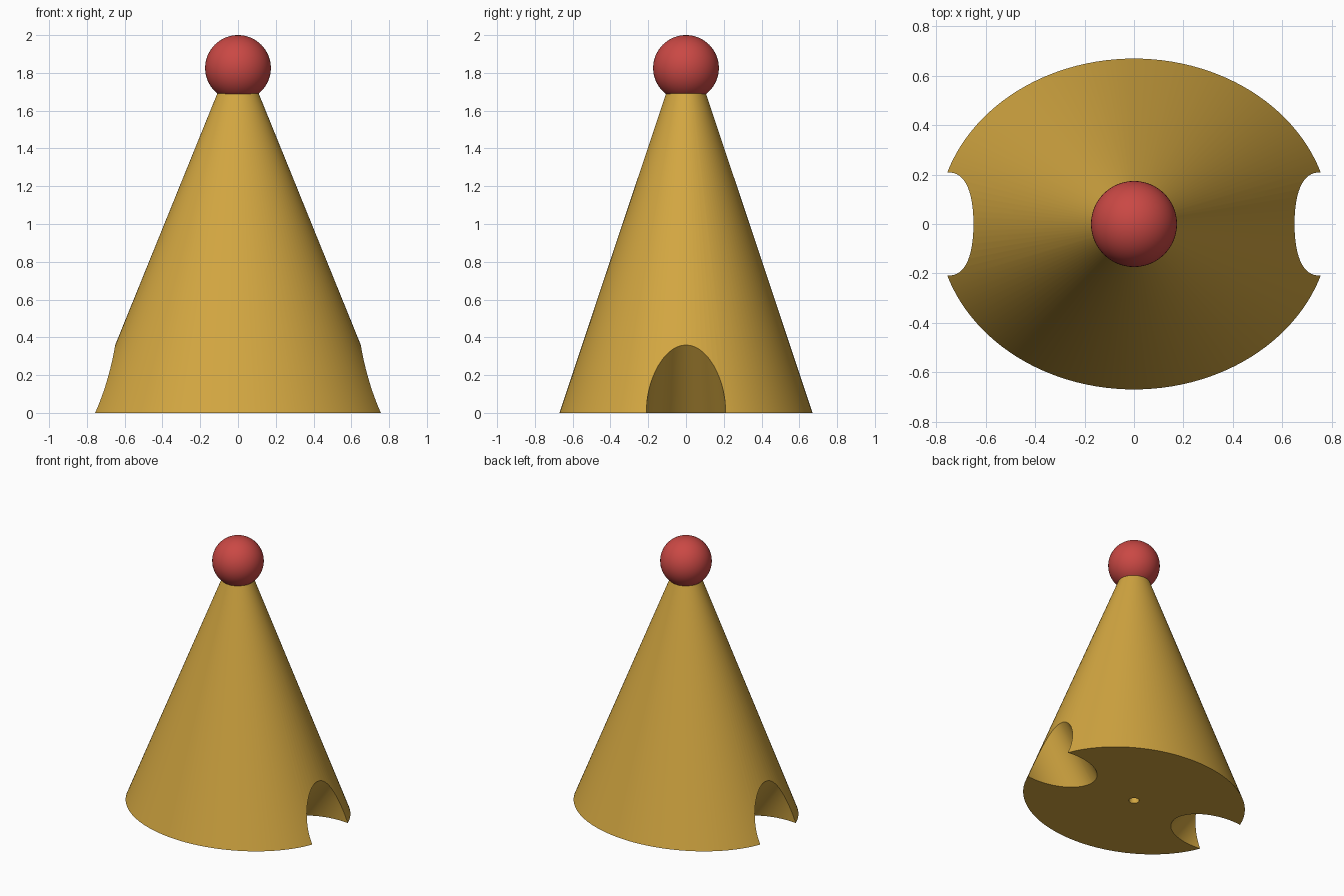
import bpy, bmesh, math

if "Cube" in bpy.data.objects:
    bpy.data.objects.remove(bpy.data.objects["Cube"])


def material(name, color):
    m = bpy.data.materials.new(name)
    m.diffuse_color = (*color, 1)
    m.use_nodes = True
    m.node_tree.nodes["Principled BSDF"].inputs["Base Color"].default_value = m.diffuse_color
    return m


gold = material("gold", (0.65, 0.385, 0.053))
red = material("red", (0.59, 0.065, 0.058))


def loft(name, rings, mat, n=128):
    """Closed solid through elliptic rings (centre_x, z, radius_x, radius_y), bottom to top."""
    bm = bmesh.new()
    loops = []
    for cx, z, rx, ry in rings:
        loops.append([bm.verts.new((cx + rx * math.cos(2 * math.pi * i / n),
                                    ry * math.sin(2 * math.pi * i / n), z)) for i in range(n)])
    for lo, hi in zip(loops, loops[1:]):
        for i in range(n):
            j = (i + 1) % n
            bm.faces.new((lo[i], lo[j], hi[j], hi[i]))
    bm.faces.new(loops[0][::-1])
    bm.faces.new(loops[-1])
    bmesh.ops.recalc_face_normals(bm, faces=bm.faces[:])
    mesh = bpy.data.meshes.new(name)
    bm.to_mesh(mesh)
    bm.free()
    ob = bpy.data.objects.new(name, mesh)
    bpy.context.collection.objects.link(ob)
    mesh.materials.append(mat)
    return ob


def smooth(ob):
    bpy.ops.object.select_all(action='DESELECT')
    ob.select_set(True)
    bpy.context.view_layer.objects.active = ob
    bpy.ops.object.shade_smooth_by_angle(angle=math.radians(30))


# Oval cone body
body = loft("cone_body", [(0, 0, 0.796, 0.67), (0, 1.69, 0.11, 0.106)], gold)

# Leaning side notches and a small bore under the base
cutters = []
for side, label in ((1, "right"), (-1, "left")):
    rings = []
    for z in (-0.1, 0.7):
        s = 1 - z / 2
        inner = 0.37 + 0.78 * z
        rings.append((side * (inner + 0.32 * s), z, 0.32 * s, 0.213 * s))
    cutters.append(loft(label + "_notch_cutter", rings, gold, 96))
cutters.append(loft("bore_cutter", [(0, -0.1, 0.035, 0.035), (0, 0.4, 0.035, 0.035)], gold, 32))

for c in cutters:
    mod = body.modifiers.new(c.name, 'BOOLEAN')
    mod.operation = 'DIFFERENCE'
    mod.solver = 'EXACT'
    mod.object = c
bpy.context.view_layer.objects.active = body
body.select_set(True)
for c in cutters:
    bpy.ops.object.modifier_apply(modifier=c.name)
for c in cutters:
    bpy.data.objects.remove(c)
smooth(body)

# Ball on the tip
bpy.ops.mesh.primitive_uv_sphere_add(segments=64, ring_count=32, radius=0.174, location=(0, 0, 1.826))
ball = bpy.context.object
ball.name = "tip_ball"
ball.data.materials.append(red)
smooth(ball)
